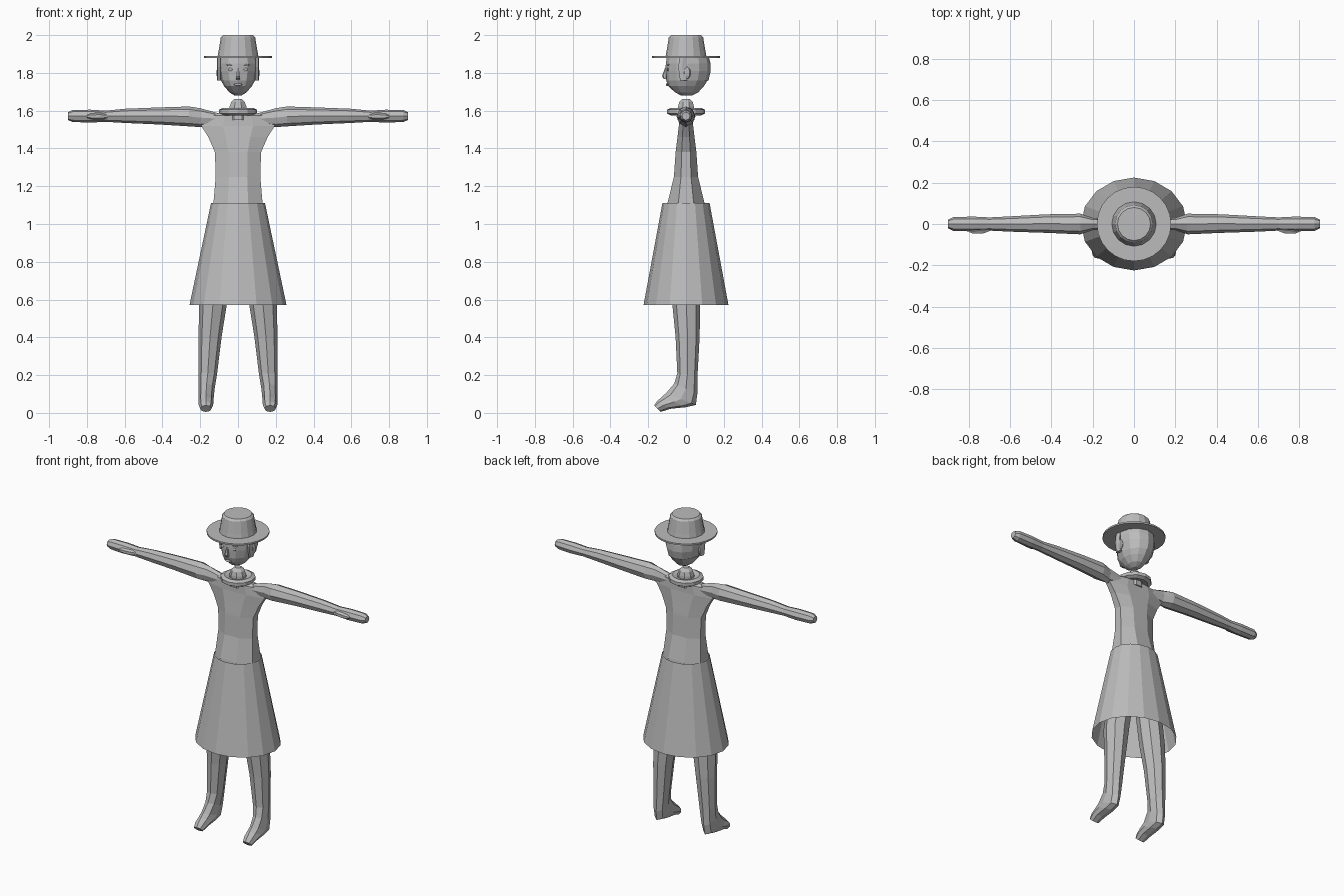
import bpy, bmesh, math
from mathutils import Vector as V

grey = bpy.data.materials.new("plain_grey")
grey.diffuse_color = (0.5, 0.5, 0.5, 1)


def finish(name, bm):
    bmesh.ops.recalc_face_normals(bm, faces=bm.faces)
    mesh = bpy.data.meshes.new(name)
    bm.to_mesh(mesh)
    bm.free()
    mesh.materials.append(grey)
    ob = bpy.data.objects.new(name, mesh)
    bpy.context.collection.objects.link(ob)
    return ob


def loft(name, rings, n=8, turn=0.0, caps=True, keep=None):
    """Skin rings given as (end a, end b, sideways half-width vector)."""
    bm = bmesh.new()
    grow = 1 / math.cos(math.pi / n) if turn else 1
    loops = []
    for a, b, w in rings:
        a, b, w = V(a), V(b), V(w)
        c, u = (a + b) / 2, (a - b) / 2 * grow
        angles = [(i + turn) * math.tau / n for i in range(n)]
        loops.append([bm.verts.new(c + u * math.cos(t) + w * grow * math.sin(t))
                      for t in angles])
    for p, q in zip(loops, loops[1:]):
        for i in range(n):
            j = (i + 1) % n
            bm.faces.new((p[i], p[j], q[j], q[i]))
    if caps:
        bm.faces.new(loops[0])
        bm.faces.new(loops[-1])
    if keep:
        drop = [f for f in bm.faces if not keep(f.calc_center_median())]
        bmesh.ops.delete(bm, geom=drop, context='FACES')
    return finish(name, bm)


def stack(name, rows, n, turn=0.0, caps=True):
    """Upright part from (z, x radius, y radius) rows."""
    return loft(name, [((x, 0, z), (-x, 0, z), (0, y, 0)) for z, x, y in rows],
                n, turn, caps)


def blob(name, at, size, seg=8):
    bm = bmesh.new()
    bmesh.ops.create_uvsphere(bm, u_segments=seg, v_segments=6, radius=1)
    bmesh.ops.scale(bm, vec=size, verts=bm.verts)
    bmesh.ops.translate(bm, vec=at, verts=bm.verts)
    return finish(name, bm)


# Torso and hips
stack("torso", [(0.82, 0.13, 0.08), (0.92, 0.165, 0.105), (1.02, 0.15, 0.11),
                (1.11, 0.13, 0.098), (1.25, 0.118, 0.064), (1.38, 0.122, 0.055),
                (1.46, 0.157, 0.045), (1.52, 0.195, 0.038), (1.575, 0.17, 0.036),
                (1.59, 0.09, 0.03)], 8, 0.5)

# Skirt, an open flared sheet
stack("skirt", [(0.57, 0.257, 0.225), (1.11, 0.143, 0.125)], 16, caps=False)

# Neck and collar
stack("neck", [(1.55, 0.05, 0.045), (1.62, 0.045, 0.042), (1.645, 0.036, 0.036),
               (1.663, 0.018, 0.018)], 8, 0.5)
collar = [(1.58, 0.05), (1.574, 0.08), (1.585, 0.1), (1.605, 0.1),
          (1.615, 0.08), (1.606, 0.05)]
collar.append(collar[0])
stack("collar", [(z, r, r) for z, r in collar], 12, caps=False)

# Arms with hands: x, top z, bottom z, y centre, y half-width
ARM = [(0.1, 1.585, 1.53, 0, 0.028), (0.2, 1.613, 1.513, 0, 0.03),
       (0.26, 1.622, 1.517, 0, 0.05), (0.42, 1.617, 1.527, 0.002, 0.045),
       (0.6, 1.61, 1.535, 0, 0.037), (0.7, 1.6, 1.541, 0, 0.032),
       (0.78, 1.605, 1.537, 0, 0.036), (0.875, 1.604, 1.54, 0, 0.033),
       (0.9, 1.592, 1.55, 0, 0.021)]
# Legs with feet: front (y, z), back (y, z), x centre, x half-width
LEG = [((-0.07, 0.9), (0.08, 0.9), 0.085, 0.075),
       ((-0.072, 0.57), (0.075, 0.57), 0.133, 0.073),
       ((-0.055, 0.4), (0.072, 0.4), 0.148, 0.061),
       ((-0.046, 0.21), (0.061, 0.2), 0.16, 0.049),
       ((-0.062, 0.155), (0.06, 0.1), 0.166, 0.042),
       ((-0.105, 0.105), (0.052, 0.042), 0.169, 0.04),
       ((-0.128, 0.085), (0.0, 0.03), 0.169, 0.04),
       ((-0.155, 0.06), (-0.08, 0.022), 0.17, 0.038),
       ((-0.168, 0.04), (-0.135, 0.005), 0.17, 0.03)]
for s, side in ((-1, "right"), (1, "left")):
    loft(side + "_arm", [((s * x, y, t), (s * x, y, b), (0, w, 0))
                         for x, t, b, y, w in ARM])
    loft(side + "_thumb", [((s * x, y, 1.57 + r), (s * x, y, 1.57 - r), (0, r, 0))
                           for x, y, r in ((0.69, -0.02, 0.012), (0.73, -0.03, 0.018),
                                           (0.78, -0.034, 0.015), (0.8, -0.032, 0.007))], 6)
    loft(side + "_leg", [((s * x, *f), (s * x, *b), (w, 0, 0))
                         for f, b, x, w in LEG])
    # Face details in pairs
    blob(side + "_ear", (s * 0.104, 0.005, 1.8), (0.01, 0.02, 0.032))
    blob(side + "_eye", (s * 0.04, -0.094, 1.818), (0.014, 0.007, 0.009))
    blob(side + "_brow", (s * 0.042, -0.093, 1.842), (0.019, 0.007, 0.004))
    loft(side + "_hair_lock", [((s * 0.112, y, z), (s * 0.09, y, z), (0, 0.022, 0))
                               for y, z in ((-0.015, 1.88), (-0.022, 1.83), (-0.012, 1.76))], 6)

# Head: z, front y, back y, x half-width
HEAD = [(1.68, -0.025, 0.03, 0.018), (1.697, -0.058, 0.065, 0.045),
        (1.73, -0.094, 0.095, 0.074), (1.76, -0.105, 0.114, 0.09),
        (1.81, -0.108, 0.126, 0.101), (1.85, -0.107, 0.125, 0.104),
        (1.888, -0.1, 0.115, 0.1)]
loft("head", [((0, f, z), (0, b, z), (w, 0, 0)) for z, f, b, w in HEAD], 12)
loft("hair", [((0, f - 0.004, z), (0, b + 0.005, z), (w + 0.005, 0, 0))
              for z, f, b, w in HEAD[3:]], 12, caps=False, keep=lambda c: c.y > 0.02)
loft("nose", [((0, -0.112, 1.825), (0, -0.1, 1.825), (0.006, 0, 0)),
              ((0, -0.127, 1.782), (0, -0.1, 1.782), (0.013, 0, 0)),
              ((0, -0.12, 1.77), (0, -0.1, 1.765), (0.013, 0, 0))], 6)
blob("lips", (0, -0.099, 1.738), (0.024, 0.008, 0.007))

# Hat
stack("hat_brim", [(1.88, 0.18, 0.18), (1.89, 0.18, 0.18)], 24)
stack("hat_crown", [(1.889, 0.108, 0.108), (1.915, 0.103, 0.103),
                    (1.988, 0.091, 0.091), (2.0, 0.08, 0.08)], 16)
